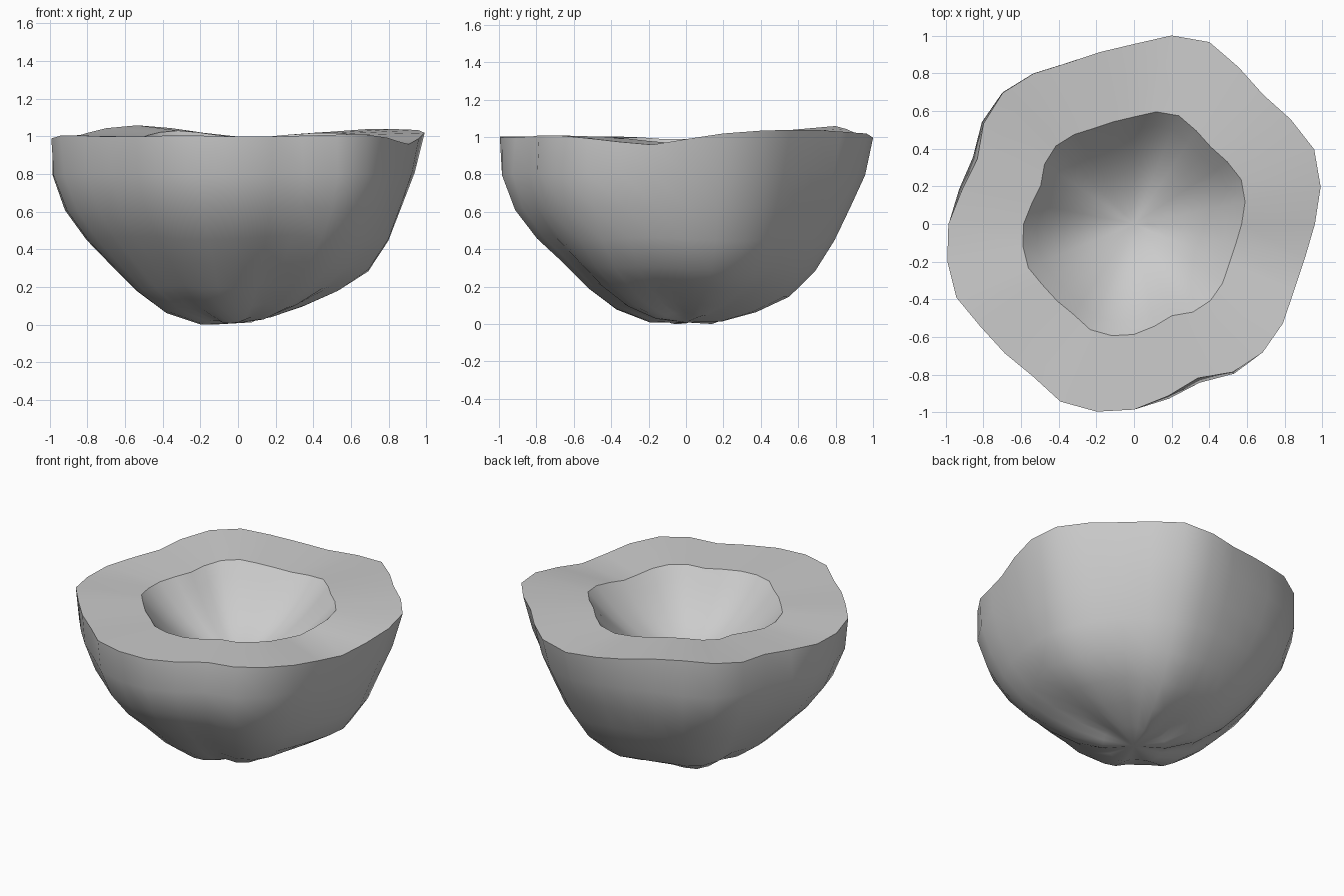
import bpy, bmesh
from math import sin, cos, pi

if "Cube" in bpy.data.objects:
    bpy.data.objects.remove(bpy.data.objects["Cube"])

SEG, RINGS, INNER, DEPTH = 32, 8, 0.595, 0.36

# Wobbly rim: plan radius and height offset at every 11.25 degrees
RIM_R = [.96, 1.01, 1.035, 1.0, .97, 1.0, 1.045, 1.02, .955, .93, .925, .96, .985, .96, .9, .93,
         .985, 1.01, 1.02, .98, .97, .97, 1.02, 1.015, .985, .93, .885, .945, .965, .95, .92, .925]
RIM_Z = [0, .03, .045, .05, .05, .04, .03, .008, .01, .03, .055, .07, .055, .03, .02, .01,
         0, 0, .015, .015, .01, .01, .015, .015, .01, .01, .015, .02, .02, .005, -.015, -.03]
# Outline distance from the bowl centre, per ring going down: right, back, left, front
SIDE = [(.96, .97, 1.0, 1.0), (.94, .96, 1.0, 1.0), (.94, .945, .985, .98),
        (.965, .955, .96, .95), (.985, .98, .945, .925), (.96, 1.0, .965, .945),
        (.945, .99, .995, .975), (.95, .985, 1.0, .99)]
RIM_WEIGHT = [1, .3, 0, 0, 0, 0, 0, 0]
LOBE_WEIGHT = [0, .5, .6, .5, .45, .4, .35, .3]


def bowl_point(ring, k):
    """Offset from the bowl centre of the rough outer surface."""
    th, lat = 2 * pi * k / SEG, pi / 2 * ring / RINGS
    e = sum(max(0, cos(th - i * pi / 2)) ** 2 * SIDE[ring][i] for i in range(4))
    lobe = RIM_R[k] - .97 - .035 * sin(2 * th)
    w = RIM_WEIGHT[ring]
    r = e + w * (RIM_R[k] - e) + LOBE_WEIGHT[ring] * lobe
    return (r * cos(lat) * cos(th), r * cos(lat) * sin(th), 1 - r * sin(lat) + w * RIM_Z[k])


def hollow_point(ring, k):
    """Point on the shallow dished hollow."""
    x, y, z = bowl_point(0, k)
    t = 1 - ring / RINGS
    return (x * INNER * t, y * INNER * t, 1 + INNER * (z - 1) * t - DEPTH * (1 - t * t))


def shell(bm, point, pole_z):
    """One smooth skin of rings closed by a pole; returns its rim vertices."""
    rings = [[bm.verts.new(point(j, k)) for k in range(SEG)] for j in range(RINGS)]
    pole = bm.verts.new((0, 0, pole_z))
    for k in range(SEG):
        n = (k + 1) % SEG
        for a, b in zip(rings, rings[1:]):
            bm.faces.new([a[k], b[k], b[n], a[n]])
        bm.faces.new([rings[-1][k], pole, rings[-1][n]])
    return rings[0]


# Outer skin, hollow, and the broad rim that joins them
bm = bmesh.new()
outer = shell(bm, bowl_point, .02)
inner = shell(bm, hollow_point, 1 - DEPTH)
for k in range(SEG):
    n = (k + 1) % SEG
    bm.faces.new([outer[k], outer[n], inner[n], inner[k]])
for f in bm.faces:
    f.smooth = True
for ring in (outer, inner):
    for k in range(SEG):
        bm.edges.get((ring[k], ring[(k + 1) % SEG])).smooth = False
bmesh.ops.recalc_face_normals(bm, faces=bm.faces)

# Stand it on the ground
low = min(v.co.z for v in bm.verts)
bmesh.ops.translate(bm, verts=bm.verts, vec=(0, 0, -low))
mesh = bpy.data.meshes.new("rough_bowl")
bm.to_mesh(mesh)
bm.free()
bpy.context.collection.objects.link(bpy.data.objects.new("rough_bowl", mesh))
